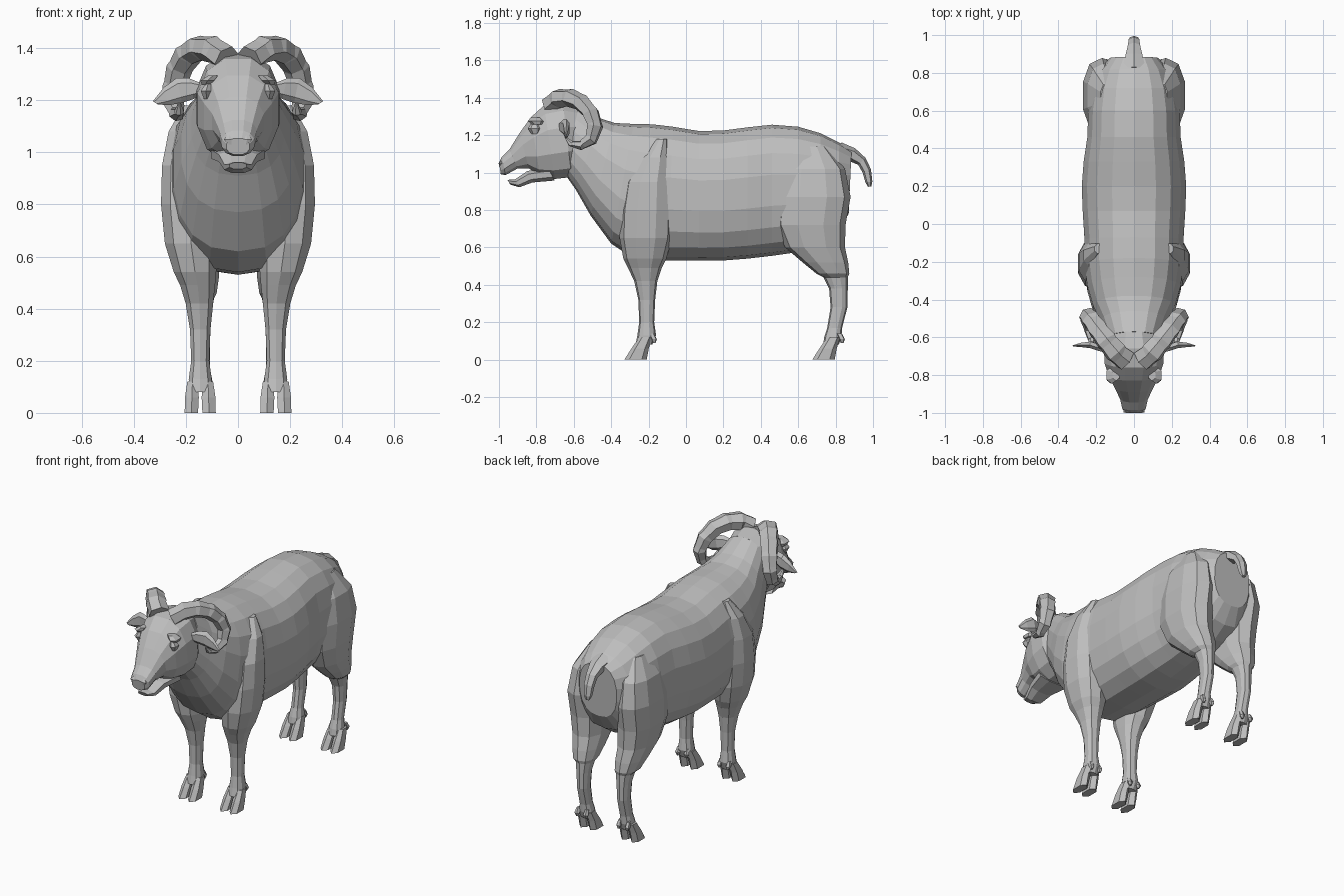
import bpy, bmesh, math
from mathutils import Vector as V

wool = bpy.data.materials.new("plain grey")
wool.diffuse_color = (0.52, 0.52, 0.52, 1)


def ring(c, u, v, n, p=0.85):
    """Rounded-box cross-section around c, spanned by the vectors u and v."""
    pts = []
    for i in range(n):
        a = 2 * math.pi * (i + 0.5) / n
        s, t = math.cos(a), math.sin(a)
        pts.append(V(c) + V(u) * math.copysign(abs(s) ** p, s)
                   + V(v) * math.copysign(abs(t) ** p, t))
    return pts


def loft(name, rings, mirror=False):
    """Skin a row of rings into one closed, flat-shaded part."""
    bm = bmesh.new()
    rows = [[bm.verts.new(q) for q in r] for r in rings]
    n = len(rows[0])
    for a, b in zip(rows, rows[1:]):
        for i in range(n):
            bm.faces.new((a[i], a[(i + 1) % n], b[(i + 1) % n], b[i]))
    bm.faces.new(rows[0])
    bm.faces.new(rows[-1])
    bmesh.ops.recalc_face_normals(bm, faces=bm.faces)
    me = bpy.data.meshes.new(name)
    bm.to_mesh(me)
    bm.free()
    me.materials.append(wool)
    ob = bpy.data.objects.new(name, me)
    bpy.context.collection.objects.link(ob)
    if mirror:
        ob.modifiers.new("mirror", 'MIRROR').use_mirror_merge = False
    return ob


def spine(name, rows, n, p=0.85):
    """Loft from (top y, top z, bottom y, bottom z, half width) rows."""
    out = []
    for ty, tz, by, bz, w in rows:
        out.append(ring((0, (ty + by) / 2, (tz + bz) / 2), (w, 0, 0),
                        (0, (ty - by) / 2, (tz - bz) / 2), n, p))
    return loft(name, out)


def column(name, rows, n, p=0.85):
    """Mirrored upright loft from (z, x, y, half width, half depth) rows."""
    return loft(name, [ring((x, y, z), (rx, 0, 0), (0, ry, 0), n, p)
                       for z, x, y, rx, ry in rows], True)


def tube(name, rows, n, flat=1.0, mirror=True):
    """Loft along a path of (x, y, z, radius) rows."""
    pts = [V(r[:3]) for r in rows]
    out = []
    for i, r in enumerate(rows):
        d = (pts[min(i + 1, len(pts) - 1)] - pts[max(i - 1, 0)]).normalized()
        side = V((0.75, -0.6, 0.2)) if mirror else V((1, 0, 0))
        u = (side - d * side.dot(d)).normalized()
        out.append(ring(pts[i], u * r[3], d.cross(u) * r[3] * flat, n, 0.9))
    return loft(name, out, mirror)


# Trunk and neck
spine("body", [
    (-.57, 1.36, -.66, 1.01, .14), (-.46, 1.29, -.59, .91, .18),
    (-.38, 1.265, -.51, .77, .22), (-.28, 1.26, -.40, .62, .25),
    (-.18, 1.258, -.28, .54, .265), (-.07, 1.245, -.1, .53, .265),
    (.07, 1.222, .07, .53, .275), (.2, 1.225, .2, .53, .28),
    (.33, 1.242, .33, .54, .27), (.46, 1.256, .46, .555, .25),
    (.6, 1.245, .6, .575, .245), (.72, 1.21, .72, .62, .225),
    (.82, 1.16, .81, .68, .185), (.885, 1.115, .87, .78, .13)], 18, 0.82)

# Head, lower jaw and nose
spine("head", [
    (-.57, 1.36, -.57, 1.02, .13), (-.66, 1.385, -.61, .97, .165),
    (-.76, 1.365, -.70, .96, .16), (-.83, 1.30, -.78, .975, .135),
    (-.89, 1.215, -.84, 1.02, .102), (-.945, 1.125, -.9, 1.02, .075),
    (-.985, 1.085, -.965, .985, .064), (-1.0, 1.055, -.99, .99, .045)], 12)
spine("lower_jaw", [
    (-.74, 1.03, -.70, .955, .11), (-.85, 1.01, -.82, .945, .078),
    (-.915, .965, -.89, .92, .056), (-.955, .962, -.94, .935, .035)], 8)
for part, rows in {
    "nostril": [(1.065, .032, -.985, .01, .006), (1.05, .035, -.99, .022, .012),
                (1.03, .03, -.99, .012, .008)],
    "eye": [(1.262, .115, -.81, .012, .02), (1.235, .123, -.81, .022, .035),
            (1.205, .12, -.805, .012, .02)],
    "brow": [(1.295, .095, -.80, .02, .03), (1.275, .118, -.80, .03, .045),
             (1.258, .125, -.795, .015, .03)],
}.items():
    column(part, rows, 6)

# Leaf-shaped ears
loft("ear", [ring((x, y, z), (0, t, 0), (.01, 0, h), 6) for x, y, z, t, h in [
    (.13, -.67, 1.245, .015, .02), (.18, -.655, 1.245, .02, .04),
    (.225, -.64, 1.238, .02, .048), (.275, -.64, 1.215, .013, .034),
    (.317, -.645, 1.19, .004, .006)]], True)

# Curled horns, each path point followed by a slight ridge
path = [(.045, -.72, 1.36, .062), (.095, -.68, 1.395, .062),
        (.145, -.62, 1.40, .059), (.19, -.56, 1.375, .056),
        (.225, -.51, 1.32, .052), (.245, -.485, 1.25, .047),
        (.245, -.505, 1.18, .04), (.235, -.56, 1.145, .03),
        (.225, -.615, 1.155, .02), (.225, -.645, 1.19, .006)]
ridged = []
for a, b in zip(path, path[1:]):
    ridged.append(a)
    mid = [a[k] * .2 + b[k] * .8 for k in range(4)]
    ridged.append((*mid[:3], mid[3] * .92))
tube("horn", ridged + [path[-1]], 6, 0.85)

# Drooping tail
tube("tail", [(0, .82, 1.11, .07), (0, .89, 1.095, .05), (0, .94, 1.06, .036),
              (0, .966, 1.01, .032), (0, .978, .95, .025),
              (0, .982, .925, .012)], 6, 0.75, False)

# Shoulder running down into the front leg
column("front_leg", [
    (1.18, .17, -.13, .04, .03), (1.08, .18, -.165, .09, .075),
    (.95, .188, -.2, .108, .125), (.8, .19, -.21, .11, .14),
    (.65, .18, -.215, .105, .14), (.54, .165, -.22, .085, .115),
    (.49, .155, -.22, .07, .09), (.42, .148, -.215, .055, .062),
    (.32, .145, -.21, .041, .045), (.2, .145, -.21, .036, .04),
    (.13, .145, -.21, .046, .05), (.08, .145, -.225, .045, .045)], 10)

# Thigh running down into the hind leg
column("hind_leg", [
    (1.14, .13, .67, .05, .08), (1.02, .16, .68, .09, .17),
    (.87, .168, .68, .106, .2), (.72, .165, .665, .104, .188),
    (.6, .158, .69, .092, .16), (.52, .15, .745, .08, .122),
    (.46, .145, .785, .066, .088), (.44, .14, .80, .05, .065),
    (.38, .14, .815, .04, .05), (.28, .14, .818, .034, .045),
    (.17, .14, .795, .034, .04), (.12, .14, .785, .044, .046),
    (.08, .14, .775, .043, .042)], 10)

# Cloven hooves with dewclaws
for leg, y in (("front", -.215), ("hind", .79)):
    for side, s in (("inner", -1), ("outer", 1)):
        x = .145 + .03 * s
        column(f"{leg}_{side}_toe", [
            (.12, x, y, .022, .035), (.06, x + .002 * s, y - .03, .03, .046),
            (0, x + .004 * s, y - .055, .029, .06)], 6)
        column(f"{leg}_{side}_dewclaw", [
            (.14, x, y + .03, .01, .015), (.11, x, y + .044, .016, .016),
            (.09, x, y + .045, .006, .008)], 5)
